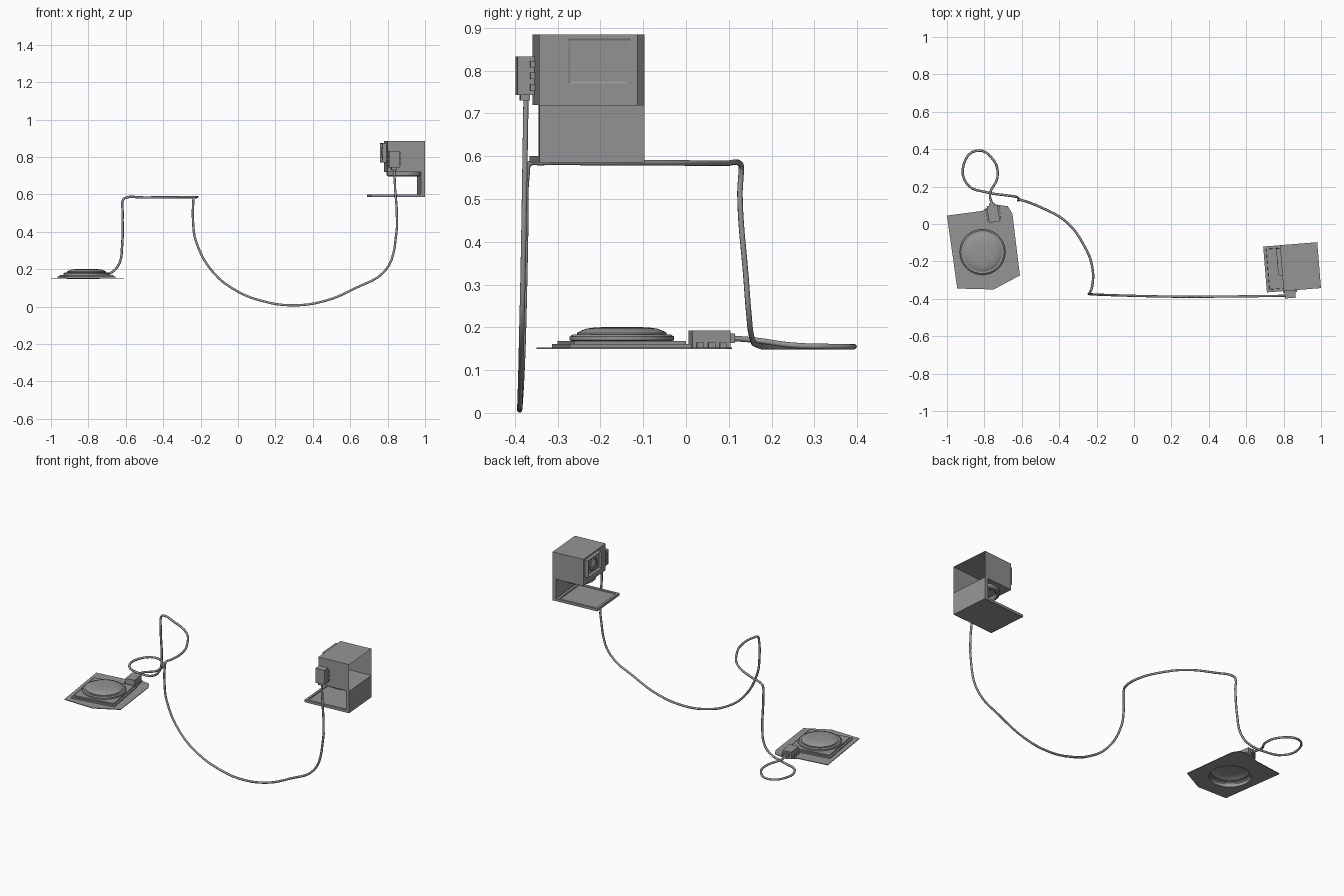
import bpy, bmesh
from math import radians, sin, cos, tau
from mathutils import Matrix, Vector

cube = bpy.data.objects.get("Cube")
if cube:
    bpy.data.objects.remove(cube, do_unlink=True)

grey = bpy.data.materials.new("mid_grey")
grey.use_nodes = True
GREY = (0.3, 0.3, 0.3, 1)
grey.diffuse_color = GREY
grey.node_tree.nodes["Principled BSDF"].inputs["Base Color"].default_value = GREY


def finish(name, bm, frame, smooth=False):
    """Turn a bmesh into a named object placed by a frame."""
    bmesh.ops.recalc_face_normals(bm, faces=bm.faces)
    mesh = bpy.data.meshes.new(name)
    bm.to_mesh(mesh)
    bm.free()
    mesh.materials.append(grey)
    obj = bpy.data.objects.new(name, mesh)
    bpy.context.collection.objects.link(obj)
    obj.matrix_world = frame
    if smooth:
        bpy.ops.object.select_all(action="DESELECT")
        obj.select_set(True)
        bpy.context.view_layer.objects.active = obj
        bpy.ops.object.shade_smooth_by_angle(angle=radians(35))
    return obj


def box_mesh(low, high):
    low, high = Vector(low), Vector(high)
    bm = bmesh.new()
    bmesh.ops.create_cube(bm, size=1)
    for v in bm.verts:
        v.co = (low + high) / 2 + v.co * (high - low)
    bm.normal_update()
    return bm


def box(name, low, high, frame):
    return finish(name, box_mesh(low, high), frame)


def facing(bm, direction):
    return [f for f in bm.faces if f.normal.dot(Vector(direction)) > 0.9]


def lathe(name, profile, frame, steps=40):
    """Spin a radius/height profile about local z."""
    bm = bmesh.new()
    verts = [bm.verts.new((r, 0, z)) for r, z in profile]
    edges = [bm.edges.new(pair) for pair in zip(verts, verts[1:])]
    bmesh.ops.spin(bm, geom=verts + edges, axis=(0, 0, 1), cent=(0, 0, 0),
                   angle=tau, steps=steps, use_merge=True)
    bmesh.ops.remove_doubles(bm, verts=bm.verts, dist=0.0001)
    return finish(name, bm, frame, True)


def holed_slab(name, outline, hole, bottom, top, frame):
    """Flat slab with a round opening in its middle."""
    bm = bmesh.new()
    circle = [(hole * cos(i * tau / 40), hole * sin(i * tau / 40)) for i in range(40)]
    edges = []
    for loop in (outline, circle):
        verts = [bm.verts.new((x, y, bottom)) for x, y in loop]
        edges += [bm.edges.new(p) for p in zip(verts, verts[1:] + verts[:1])]
    bmesh.ops.triangle_fill(bm, use_beauty=True, edges=edges, normal=(0, 0, 1))
    new = bmesh.ops.extrude_face_region(bm, geom=bm.faces[:])["geom"]
    moved = [g for g in new if isinstance(g, bmesh.types.BMVert)]
    bmesh.ops.translate(bm, verts=moved, vec=(0, 0, top - bottom))
    return finish(name, bm, frame)


def plug(name, frame):
    """Connector lying on local z = 0 with its cable end towards local +y."""
    box(name + "_body", (-0.029, -0.045, 0), (0.029, 0.045, 0.04), frame)
    box(name + "_neck", (-0.015, 0.045, 0.01), (0.015, 0.058, 0.032), frame)
    for i in (-1, 0, 1):
        y = i * 0.027
        box(f"{name}_tab_{i + 2}", (-0.038, y - 0.008, 0), (0.038, y + 0.008, 0.011), frame)


# Pad: thin sheet, stepped square plate and domed disc
pad = Matrix.Translation((-0.81, -0.15, 0)) @ Matrix.Rotation(radians(9), 4, "Z")
sheet_outline = [(-1, 0.045), (-0.81, 0.07), (-0.76, 0.107), (-0.675, 0.095),
                 (-0.65, 0.055), (-0.61, -0.275), (-0.75, -0.35), (-0.945, -0.345)]
inverse = pad.inverted()
local_outline = [(inverse @ Vector((x, y, 0))).xy for x, y in sheet_outline]
holed_slab("pad_sheet", local_outline, 0.115, 0.149, 0.153, pad)


def rectangle(a, b):
    return [(-a, -b), (a, -b), (a, b), (-a, b)]


holed_slab("pad_plate", rectangle(0.134, 0.144), 0.115, 0.153, 0.161, pad)
holed_slab("pad_step", rectangle(0.124, 0.132), 0.115, 0.161, 0.168, pad)
lathe("pad_dome", [(0.115, 0.15), (0.115, 0.167), (0.122, 0.17), (0.122, 0.178),
                   (0.115, 0.183), (0.105, 0.183), (0.105, 0.187), (0.098, 0.191),
                   (0.083, 0.197), (0.06, 0.2), (0, 0.201)], pad)
plug("pad_plug", pad @ Matrix.Translation((0.089, 0.193, 0.153)))

# Housing: upper box open at its back, back wall and shelf
unit = Matrix.Translation((0.89, -0.228, 0)) @ Matrix.Rotation(radians(4.6), 4, "Z")
bm = box_mesh((-0.1, -0.123, 0.72), (0.1, 0.123, 0.885))
bmesh.ops.delete(bm, geom=facing(bm, (1, 0, 0)), context="FACES")
finish("housing_shell", bm, unit)
box("back_wall", (0.078, -0.123, 0.585), (0.1, 0.123, 0.72), unit)
bm = box_mesh((-0.19, -0.123, 0.585), (0.078, 0.123, 0.6))
bmesh.ops.inset_region(bm, faces=facing(bm, (0, 0, 1)), thickness=0.02)
bmesh.ops.inset_region(bm, faces=facing(bm, (0, 0, 1))[:1], thickness=0)
panel = max(facing(bm, (0, 0, 1)), key=lambda f: f.calc_area())
bmesh.ops.inset_region(bm, faces=[panel], thickness=0.002, depth=-0.006)
finish("shelf", bm, unit)

# Window frame through the front wall, recessed on both sides, with a lens
bm = box_mesh((-0.122, -0.039, 0.77), (-0.098, 0.107, 0.875))
for side, depth in ((-1, -0.012), (1, -0.004)):
    bmesh.ops.inset_region(bm, faces=facing(bm, (side, 0, 0)), thickness=0.012, depth=depth)
finish("window_frame", bm, unit)
outward = Matrix.Translation((-0.11, 0.034, 0.8225)) @ Matrix.Rotation(radians(-90), 4, "Y")
lathe("window_lens", [(0.038, 0), (0.038, 0.006), (0.03, 0.008), (0.027, 0.005),
                      (0.02, 0.01), (0.01, 0.013), (0, 0.014)], unit @ outward, 24)

# Ring under the upper box
lathe("lower_ring", [(0.095, 0.72), (0.095, 0.702), (0.088, 0.696), (0.08, 0.696),
                     (0.074, 0.702), (0.07, 0.716), (0, 0.716)], unit)

# Plug on the side of the housing, cable end down
turn = Matrix(((-1, 0, 0), (0, 0, -1), (0, -1, 0))).to_4x4()
plug("housing_plug", unit @ Matrix.Translation((-0.067, -0.123, 0.788)) @ turn)

# Cable: loop behind the pad, up, across and hanging down to the housing
path = [(-0.757, 0.1, 0.175), (-0.77, 0.16, 0.17), (-0.73, 0.25, 0.158),
        (-0.75, 0.34, 0.155), (-0.84, 0.393, 0.155), (-0.91, 0.32, 0.155),
        (-0.89, 0.21, 0.155), (-0.79, 0.17, 0.157), (-0.68, 0.153, 0.18),
        (-0.635, 0.147, 0.23), (-0.62, 0.14, 0.32), (-0.617, 0.126, 0.51),
        (-0.615, 0.129, 0.57), (-0.603, 0.128, 0.581), (-0.5, 0.09, 0.583),
        (-0.36, 0.01, 0.584), (-0.27, -0.11, 0.585), (-0.225, -0.22, 0.585),
        (-0.225, -0.34, 0.585), (-0.236, -0.366, 0.582), (-0.239, -0.371, 0.56),
        (-0.24, -0.374, 0.45), (-0.225, -0.376, 0.35), (-0.13, -0.38, 0.18),
        (0, -0.384, 0.08), (0.13, -0.387, 0.03), (0.28, -0.389, 0.007),
        (0.46, -0.388, 0.029), (0.63, -0.386, 0.1), (0.785, -0.384, 0.19),
        (0.838, -0.381, 0.32), (0.835, -0.374, 0.735)]
curve = bpy.data.curves.new("cable", "CURVE")
curve.dimensions = "3D"
curve.bevel_depth = 0.0065
curve.bevel_resolution = 2
curve.resolution_u = 4
curve.use_fill_caps = True
spline = curve.splines.new("BEZIER")
spline.bezier_points.add(len(path) - 1)
for point, co in zip(spline.bezier_points, path):
    point.co = co
    point.handle_left_type = point.handle_right_type = "AUTO"
curve.materials.append(grey)
bpy.context.collection.objects.link(bpy.data.objects.new("cable", curve))
